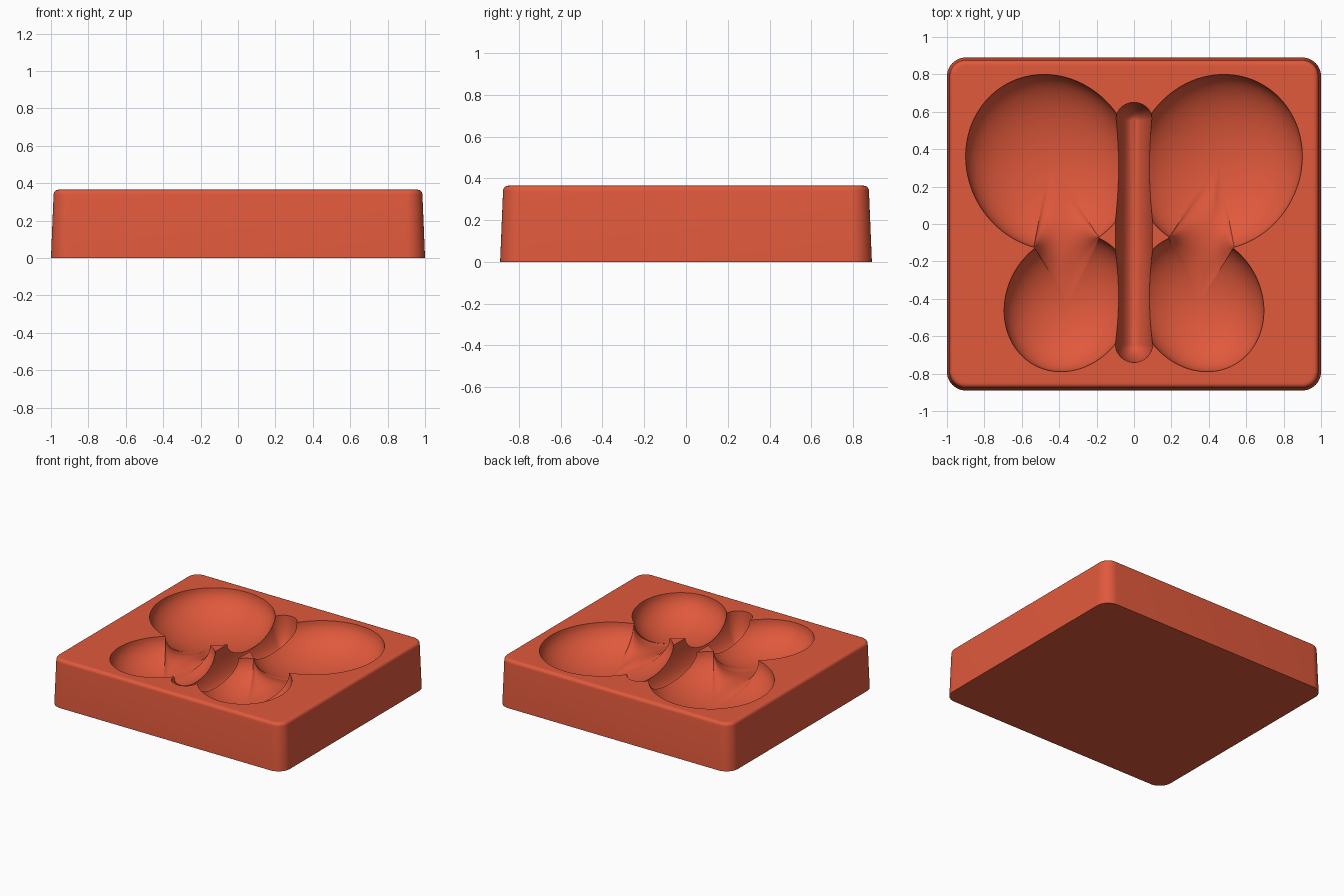
import bpy, bmesh, math
from mathutils import Vector, Matrix

TOP = 0.365

cube = bpy.data.objects.get("Cube")
if cube:
    bpy.data.objects.remove(cube, do_unlink=True)

red = bpy.data.materials.new("coral red")
red.use_nodes = True
red.diffuse_color = (0.75, 0.1, 0.045, 1)
red.node_tree.nodes["Principled BSDF"].inputs["Base Color"].default_value = red.diffuse_color


def finish(name, bm):
    bmesh.ops.recalc_face_normals(bm, faces=bm.faces)
    mesh = bpy.data.meshes.new(name)
    bm.to_mesh(mesh)
    bm.free()
    mesh.materials.append(red)
    obj = bpy.data.objects.new(name, mesh)
    bpy.context.collection.objects.link(obj)
    return obj


def skin(name, rings):
    """Bridge closed rings of points and cap whatever stays open."""
    bm = bmesh.new()
    loops = [[bm.verts.new(p) for p in ring] for ring in rings]
    n = len(rings[0])
    for a, b in zip(loops, loops[1:]):
        for i in range(n):
            j = (i + 1) % n
            bm.faces.new((a[i], a[j], b[j], b[i]))
    bmesh.ops.remove_doubles(bm, verts=bm.verts, dist=1e-5)
    bmesh.ops.holes_fill(bm, edges=[e for e in bm.edges if e.is_boundary])
    return finish(name, bm)


def rounded_rect(inset, z, radius=0.1, steps=10):
    hx, hy, r = 1 - inset, 0.89 - inset, max(radius - inset, 0.02)
    ring = []
    for q, (sx, sy) in enumerate([(1, 1), (-1, 1), (-1, -1), (1, -1)]):
        for k in range(steps + 1):
            a = (q + k / steps) * math.pi / 2
            ring.append(Vector((sx * (hx - r) + r * math.cos(a),
                                sy * (hy - r) + r * math.sin(a), z)))
    return ring


# Tapered block with a softly rounded top edge
levels = [(0, 0), (0.014, TOP - 0.025)]
for k in range(1, 6):
    a = k / 5 * math.pi / 2
    levels.append((0.014 + 0.025 * (1 - math.cos(a)), TOP - 0.025 * (1 - math.sin(a))))
levels.append((0.05, TOP))
block = skin("butterfly_tray", [rounded_rect(i, z) for i, z in levels])


class Lobe:
    def __init__(self, centre, major, minor, tilt, depth):
        self.c, self.depth = Vector(centre), depth
        self.major, self.minor = major, minor
        self.rot = Matrix.Rotation(math.radians(tilt), 2)

    def point(self, a):
        return self.c + self.rot @ Vector((self.major * math.cos(a), self.minor * math.sin(a)))

    def contains(self, p):
        d = self.rot.transposed() @ (p - self.c)
        return (d.x / self.major) ** 2 + (d.y / self.minor) ** 2 < 1

    def arc_outside(self, other, n=240):
        pts = [self.point(k * 2 * math.pi / n) for k in range(n)]
        inside = [other.contains(p) for p in pts]
        start = next(k for k in range(n) if inside[k - 1] and not inside[k])
        order = [(start + k) % n for k in range(n)]
        return [pts[k] for k in order if not inside[k]]


upper = Lobe((0.45, 0.33), 0.478, 0.441, 61, 0.23)
lower = Lobe((0.35, -0.42), 0.381, 0.332, 119.5, 0.21)


def wing(name, side, steps=16, fan=16):
    """Hollow of two lobes whose floor runs along a spine between them."""
    def spine(s):
        depth = upper.depth + (lower.depth - upper.depth) * s
        return upper.c.lerp(lower.c, s), depth * (1 - 0.2 * math.sin(math.pi * s) ** 2)

    up, low = upper.arc_outside(lower), lower.arc_outside(upper)
    path = [(p, *spine(0)) for p in up]
    path += [(up[-1], *spine(k / fan)) for k in range(fan + 1)]
    path += [(p, *spine(1)) for p in low]
    path += [(up[0], *spine(1 - k / fan)) for k in range(fan + 1)]
    rings = [[(side * p.x, p.y, TOP + 0.1) for p, q, d in path]]
    for k in range(steps + 1):
        a = k / steps * math.pi / 2
        ring = []
        for p, q, d in path:
            xy = q.lerp(p, math.cos(a))
            ring.append((side * xy.x, xy.y, TOP - d * math.sin(a)))
        rings.append(ring)
    return skin(name, rings)


# Long body groove: a stretched sphere split into a capsule
def body_groove():
    bm = bmesh.new()
    bmesh.ops.create_uvsphere(bm, u_segments=48, v_segments=24, radius=1)
    for v in bm.verts:
        end = 0.55 if v.co.y > 1e-4 else -0.64
        depth = 0.24 * v.co.z if v.co.z < 0 else 0.1 * v.co.z
        if abs(v.co.y) <= 1e-4:
            end = -0.045
        v.co = Vector((0.1 * v.co.x, end + 0.1 * v.co.y, TOP + depth))
    return finish("body_groove_cutter", bm)


cutters = [wing("left_wing_cutter", 1), wing("right_wing_cutter", -1), body_groove()]

bpy.context.view_layer.objects.active = block
for cutter in cutters:
    mod = block.modifiers.new(cutter.name, "BOOLEAN")
    mod.operation, mod.solver, mod.object = "DIFFERENCE", "EXACT", cutter
    bpy.ops.object.modifier_apply(modifier=mod.name)
    bpy.data.objects.remove(cutter, do_unlink=True)

bpy.ops.object.select_all(action="DESELECT")
block.select_set(True)
bpy.ops.object.shade_smooth_by_angle(angle=math.radians(32))
